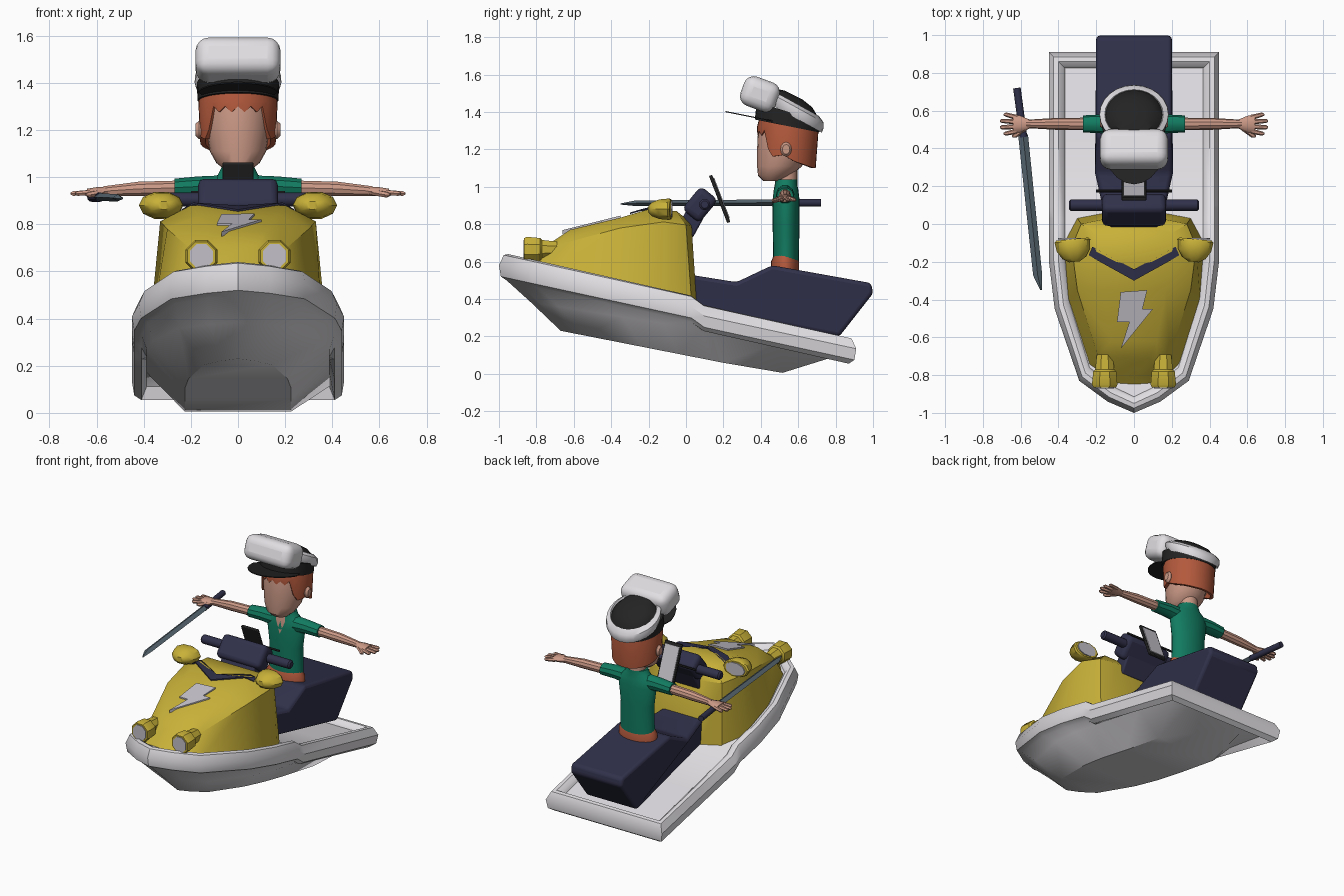
import bpy, bmesh, math
from mathutils import Vector, Euler, Quaternion

default_cube = bpy.data.objects.get("Cube")
if default_cube:
    bpy.data.objects.remove(default_cube, do_unlink=True)


def material(name, red, green, blue):
    mat = bpy.data.materials.new(name)
    mat.use_nodes = True
    mat.diffuse_color = (red, green, blue, 1)
    mat.node_tree.nodes["Principled BSDF"].inputs["Base Color"].default_value = (red, green, blue, 1)
    return mat


white = material("white", .75, .73, .76)
grey = material("light grey", .55, .53, .58)
yellow = material("yellow", .58, .44, .04)
navy = material("navy", .03, .03, .07)
teal = material("teal", .006, .2, .12)
skin = material("skin", .6, .32, .24)
ginger = material("ginger", .45, .1, .045)
black = material("black", .017, .017, .017)
steel = material("steel", .1, .14, .17)


def finish(name, bm, mat):
    bmesh.ops.recalc_face_normals(bm, faces=bm.faces)
    mesh = bpy.data.meshes.new(name)
    bm.to_mesh(mesh)
    bm.free()
    mesh.materials.append(mat)
    obj = bpy.data.objects.new(name, mesh)
    bpy.context.collection.objects.link(obj)
    return obj


def add_bevel(obj, width, segments):
    mod = obj.modifiers.new("rounding", "BEVEL")
    mod.width, mod.segments = width, segments
    return obj


def loft(name, rings, mat, caps="strips"):
    """Skin a stack of equal rings; caps are strips, one polygon, or closed back on the first ring."""
    bm = bmesh.new()
    rows = [[bm.verts.new(p) for p in ring] for ring in rings]
    n = len(rows[0])
    pairs = list(zip(rows, rows[1:]))
    if caps == "closed":
        pairs.append((rows[-1], rows[0]))
    for low, high in pairs:
        for i in range(n):
            j = (i + 1) % n
            bm.faces.new((low[i], low[j], high[j], high[i]))
    for row in (rows[0], rows[-1]):
        if caps == "polygon":
            bm.faces.new(row)
        elif caps == "strips":
            for i in range((n + 1) // 2):
                quad = [row[i], row[i + 1], row[n - i - 1], row[(n - i) % n]]
                quad = list(dict.fromkeys(quad))
                if len(quad) > 2:
                    bm.faces.new(quad)
    return finish(name, bm, mat)


def symmetric(half):
    """Close a half outline, which starts on the centre line, by mirroring it."""
    return list(half) + [(-x, y, z) for x, y, z in reversed(half[1:])]


def ellipse(y, z, rx, ry, tilt=0, n=24):
    """Level ellipse on the centre line; tilt lowers its back."""
    angles = [math.tau * i / n - math.pi / 2 for i in range(n)]
    return [(rx * math.cos(a), y + ry * math.sin(a), z - tilt * ry * math.sin(a)) for a in angles]


def tube(name, stations, mat, n=12, turn=0):
    """Stations are (x, y, z, sideways radius, upward radius)."""
    ends = [Vector(s[:3]) for s in (stations[0], stations[-1])]
    turned = (ends[1] - ends[0]).to_track_quat("Z", "Y")
    rings = []
    for x, y, z, across, up in stations:
        angles = [math.tau * (i + turn) / n for i in range(n)]
        rings.append([Vector((x, y, z)) + turned @ Vector((across * math.cos(a), up * math.sin(a), 0))
                      for a in angles])
    return loft(name, rings, mat)


def box(name, centre, size, mat, lean=0, rounding=.01, segments=2):
    bm = bmesh.new()
    bmesh.ops.create_cube(bm, size=1, calc_uvs=False)
    bmesh.ops.scale(bm, vec=size, verts=bm.verts)
    obj = add_bevel(finish(name, bm, mat), rounding, segments)
    obj.location = centre
    obj.rotation_euler = (lean, 0, 0)
    return obj


def plate(name, outline, mat, thickness=.008):
    low = [(x, y, z - thickness) for x, y, z in outline]
    return loft(name, [low, outline], mat, "polygon")


def interpolate(table, value):
    for (a, p), (b, q) in zip(table, table[1:]):
        if value <= b:
            return p + (q - p) * max(0, value - a) / (b - a)
    return table[-1][1]


# Hull: keel, chine, rim and deck as rings of one outline
hull_half = [(0, -1), (.14, -.94), (.29, -.83), (.42, -.45), (.45, -.2), (.45, .03), (.45, .1), (.45, .5), (.45, .91)]
keel_line = [(-.67, .23), (.5, 0), (.65, .05), (.84, .11)]


def rim_height(y):
    return .41 - .215 * y + (.015 if y < .06 else -.02)


def rim_ring(inset, drop):
    half = [(x * (1 - inset / .45), -.04 + (y + .04) * (1 - inset / .95), rim_height(y) - drop) for x, y in hull_half]
    return symmetric(half)


def lower_ring(width, front, back, height):
    half = []
    for x, y in hull_half:
        along = front + (y + 1) / 1.91 * (back - front)
        half.append((x * width, along, height(along)))
    return symmetric(half)


loft("hull", [
    lower_ring(.5, -.67, .84, lambda y: interpolate(keel_line, y)),
    lower_ring(.86, -.83, .86, lambda y: .25 - .16 * y),
    rim_ring(.04, .14), rim_ring(.01, .12), rim_ring(0, .06), rim_ring(.025, .005),
    rim_ring(.05, 0), rim_ring(.075, .015), rim_ring(.085, .035)], white)

# Engine cowl
crown_line = [(-.74, .69), (-.62, .77), (-.35, .835), (-.2, .88), (-.05, .87), (0, .83)]
shoulder_line = [(-.8, .62), (-.72, .68), (-.35, .78), (-.1, .815), (.03, .79)]
base_half = [(0, -.87), (.14, -.86), (.24, -.75), (.35, -.4), (.37, -.1), (.3, .03), (.15, .06)]
shoulder_half = [(0, -.81), (.12, -.79), (.19, -.7), (.3, -.35), (.33, -.12), (.28, 0), (.14, .03)]
crown_half = [(0, -.74), (.08, -.71), (.12, -.62), (.17, -.35), (.2, -.2), (.2, -.05), (.1, 0)]
loft("cowl", [
    symmetric([(x, y, rim_height(y) - .04) for x, y in base_half]),
    symmetric([(x, y, interpolate(shoulder_line, y)) for x, y in shoulder_half]),
    symmetric([(x, y, interpolate(crown_line, y)) for x, y in crown_half])], yellow)


def on_cowl(x, y, lift=.012):
    return (x, y, interpolate(crown_line, y) - .54 * max(0, abs(x) - .19) + lift)


# Cowl trim: chevron and lightning bolt
for side, label in ((1, "left"), (-1, "right")):
    chevron = [(0, -.3), (.19, -.195), (.24, -.165), (.22, -.12), (.19, -.137), (0, -.24)]
    plate(label + "_chevron", [on_cowl(x * side, y) for x, y in chevron], navy)
bolt = [(-.07, -.36), (.07, -.35), (.045, -.45), (.1, -.45), (-.07, -.66), (-.025, -.52), (-.09, -.52)]
plate("lightning_bolt", [(x, y, .933 + .25 * y) for x, y in bolt], grey, .02)

# Headlights and wing mirrors
for side, label in ((1, "left"), (-1, "right")):
    lamp = [(-.69, .045), (-.77, .055), (-.78, .066), (-.85, .073), (-.865, .065)]
    tube(label + "_headlight", [(.155 * side, y, .665, r, r) for y, r in lamp], yellow, 8, .5)
    tube(label + "_headlight_lens", [(.155 * side, y, .665, .053, .056) for y in (-.862, -.87)], grey, 8, .5)
    pod = [(-.2, .3), (-.18, .65), (-.14, .92), (-.09, 1), (-.08, .9)]
    tube(label + "_mirror", [((.32 + .1 * (y + .15)) * side, y, .88, .095 * f, .06 * f) for y, f in pod], yellow, 10)
    tube(label + "_mirror_glass", [(.327 * side, y, .88, .075, .045) for y in (-.081, -.073)], grey, 10)

# Seat
seat_profile = [(0, .36), (.02, .53), (.27, .49), (.46, .58), (.99, .485), (1, .43), (.82, .2)]
seat_rings = [[(side * (.15 if y < .25 else .2), y, z) for y, z in seat_profile] for side in (-1, 1)]
add_bevel(loft("seat", seat_rings, navy, "polygon"), .02, 3)

# Steering column, handlebar and display
box("steering_column", (0, .075, .905), (.34, .12, .16), navy, -.69, .03, 3)
box("column_base", (0, .03, .82), (.26, .1, .16), navy, -.5)
bar = [(-.345, .02), (-.335, .03), (.335, .03), (.345, .02)]
tube("handlebar", [(x, .1, .905, r, r) for x, r in bar], navy)
box("display_frame", (0, .18, .935), (.13, .018, .27), black, .37, .004)
box("display_screen", (0, .19, .9385), (.11, .006, .23), grey, .37, .001)
tube("display_bar", [(x, .175, .935, .007, .007) for x in (-.2, .2)], black, 6)

# Rider's body
loft("shorts", [ellipse(.53, z, rx, ry) for z, rx, ry in ((.54, .14, .075), (.6, .14, .075), (.635, .12, .06))], ginger)
loft("shirt", [ellipse(.535, z, rx, ry) for z, rx, ry in (
    (.6, .125, .068), (.8, .122, .072), (.93, .14, .072), (.98, .125, .066), (1.01, .085, .06), (1.04, .07, .06))], teal)
plate("neck_opening", [(0, .461, .9), (.035, .47, .99), (.03, .478, 1.03), (-.03, .478, 1.03), (-.035, .47, .99)], skin)
loft("neck", [ellipse(.54, z, .058, .055) for z in (1, 1.15)], skin)

# Arms and hands
for side, label in ((1, "left"), (-1, "right")):
    def limb(part, stations, mat, n=10):
        return tube(label + "_" + part, [(x * side, y, z, a, b) for x, y, z, a, b in stations], mat, n)
    limb("sleeve", [(.06, .53, .955, .05, .055), (.17, .53, .96, .05, .045), (.27, .53, .955, .045, .04)], teal)
    limb("arm", [(.24, .53, .955, .033, .032), (.42, .53, .95, .031, .032), (.57, .53, .94, .022, .022)], skin)
    limb("palm", [(.55, .53, .94, .022, .02), (.6, .528, .938, .045, .02), (.64, .528, .935, .048, .016)], skin)
    for i, reach in enumerate((.69, .71, .71, .69)):
        start, tip = .492 + .024 * i, .478 + .034 * i
        limb("finger_%d" % i, [(.62, start, .935, .014, .013), (reach - .01, tip, .93, .011, .011),
                               (reach, tip, .93, .005, .005)], skin, 6)
    limb("thumb", [(.575, .51, .935, .015, .014), (.63, .468, .925, .013, .013), (.645, .462, .925, .005, .005)], skin, 6)

# Head, ears and hair
loft("head", [ellipse(y, z, rx, ry) for y, z, rx, ry in (
    (.46, 1.03, .055, .045), (.475, 1.06, .092, .09), (.5, 1.11, .12, .12),
    (.52, 1.2, .135, .14), (.53, 1.3, .14, .145), (.53, 1.38, .12, .13))], skin)
for side, label in ((1, "left"), (-1, "right")):
    tube(label + "_ear", [(side * x, .535, 1.2, r, r * 1.3) for x, r in ((.12, .02), (.165, .03), (.18, .02))], skin)


def hair_edge(point, index):
    """Lower edge: scalloped fringe, sideburns, then the nape."""
    x, y, z = point
    fringe = 1.3 - .025 * (index % 2)
    low = interpolate([(.36, fringe), (.42, fringe), (.45, 1.16), (.52, 1.17), (.57, 1.14), (.7, 1.1)], y)
    return (x * .97, .545 + (y - .545) * (.9 if y > .6 else 1), low)


fringe_ring = ellipse(.545, 1.3, .166, .165, n=36)
loft("hair", [
    [(x * .86, .545 + (y - .545) * .9, z) for x, y, z in map(hair_edge, fringe_ring, range(36))],
    [hair_edge(p, i) for i, p in enumerate(fringe_ring)],
    ellipse(.545, 1.32, .168, .165, n=36), ellipse(.545, 1.38, .15, .15, n=36),
    ellipse(.545, 1.38, .12, .12, n=36)], ginger, "closed")

# Peaked cap
loft("cap_band", [ellipse(.54, 1.325, .172, .172, .2), ellipse(.55, 1.4, .174, .172, .3)], black)
loft("cap_ring", [ellipse(.58, z, rx, rx * .85, .55) for z, rx in (
    (1.37, .172), (1.4, .184), (1.43, .182), (1.45, .155), (1.4, .14))], white, "closed")
loft("cap_dome", [ellipse(.575, z, rx, ry, .5) for z, rx, ry in (
    (1.4, .155, .14), (1.44, .15, .13), (1.475, .115, .1), (1.49, .06, .05))], black)
box("cap_front", (0, .395, 1.495), (.36, .2, .165), white, -.35, .055, 4)
sweep = [math.radians(a) for a in range(-80, 81, 16)]
visor = [(.172 * math.sin(a), .45 - .24 * math.cos(a)) for a in sweep]
visor += [(.15 * math.sin(a), .5 - .12 * math.cos(a)) for a in reversed(sweep)]
plate("cap_visor", [(x, y, 1.405 - .2 * (y - .21)) for x, y in visor], black, .006)

# Sword in the right hand
tube("sword_handle", [(-.62, .72, .915, .02, .02), (-.585, .46, .915, .02, .02)], navy)
tube("sword_blade", [(-.587, .47, .915, .026, .017), (-.51, -.27, .912, .024, .015), (-.492, -.35, .908, .004, .003)], steel, 4)

# Shading
for obj in bpy.context.collection.objects:
    obj.select_set(obj.type == "MESH")
bpy.context.view_layer.objects.active = bpy.data.objects["hull"]
bpy.ops.object.shade_smooth_by_angle(angle=math.radians(35))
